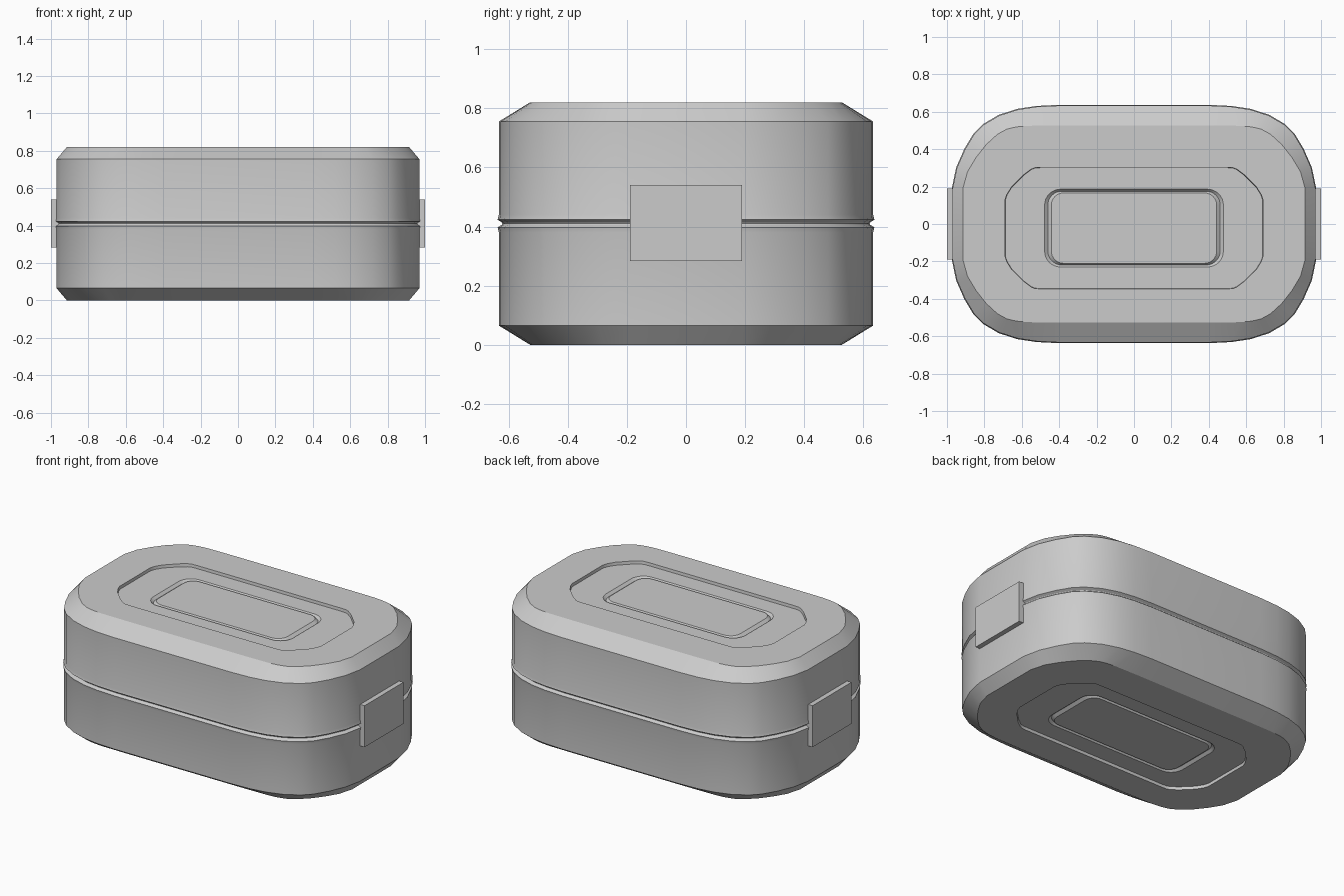
import bpy, bmesh, math

if "Cube" in bpy.data.objects:
    bpy.data.objects.remove(bpy.data.objects["Cube"])

H = 0.82          # total height
MID = H / 2       # seam height

# Quarter outlines, from the end round to the long side
WALL = [(.97, .19), (.947, .30), (.903, .40), (.855, .48), (.805, .53),
        (.72, .58), (.62, .612), (.52, .627), (.40, .633)]
RIM = [(.915, .19), (.89, .28), (.845, .355), (.79, .425), (.73, .48),
       (.68, .507), (.63, .519), (.57, .525), (.40, .527)]
PANEL = [(.69, .15), (.68, .18), (.655, .22), (.62, .255), (.59, .285),
         (.57, .30), (.55, .315), (.53, .323), (.50, .325)]


def rounded(hx, hy, r):
    """Quarter of a rounded rectangle with the same point count as the outlines."""
    return [(hx - r + r * math.cos(a), hy - r + r * math.sin(a))
            for a in (math.pi / 2 * i / 8 for i in range(9))]


def grow(quarter, d):
    hx, hy = quarter[0][0], quarter[-1][1]
    return [(x * (hx + d) / hx, y * (hy + d) / hy) for x, y in quarter]


def loop(quarter, z, cy=0.0):
    """Mirror a quarter outline into a full closed ring."""
    back = quarter[::-1]
    pts = (quarter + [(-x, y) for x, y in back]
           + [(-x, -y) for x, y in quarter] + [(x, -y) for x, y in back])
    return [(x, y + cy, z) for x, y in pts]


def shell(name, flip):
    """Loft rings from the seam up to the centre of the panel; flip gives the lower half."""
    cy = -0.022
    rings = [
        loop(grow(WALL, -.012), MID),                  # seam groove
        loop(grow(WALL, -.010), MID + .004),
        loop(grow(WALL, .004), MID + .013),            # lip
        loop(WALL, MID + .03),
        loop(WALL, .755),                              # side wall
        loop(RIM, H),                                  # chamfer
        loop(PANEL, H, cy),                            # flat top
        loop(grow(PANEL, -.002), H - .018, cy),        # recess wall
        loop(rounded(.478, .208, .085), H - .018, cy), # inner groove
        loop(rounded(.461, .197, .075), H - .032, cy),
        loop(rounded(.442, .188, .065), H - .018, cy),
    ]
    bm = bmesh.new()
    vs = [[bm.verts.new((x, y, H - z if flip else z)) for x, y, z in r] for r in rings]
    n = len(vs[0])
    for a, b in zip(vs, vs[1:]):
        for i in range(n):
            j = (i + 1) % n
            quad = (a[i], a[j], b[j], b[i])
            bm.faces.new(quad[::-1] if flip else quad)
    bm.faces.new(vs[-1][::-1] if flip else vs[-1])
    return finish(name, bm)


def finish(name, bm):
    me = bpy.data.meshes.new(name)
    bm.to_mesh(me)
    bm.free()
    ob = bpy.data.objects.new(name, me)
    bpy.context.collection.objects.link(ob)
    return ob


def box(name, lo, hi):
    bm = bmesh.new()
    bmesh.ops.create_cube(bm, size=1)
    for v in bm.verts:
        v.co = [(l + h) / 2 + c * (h - l) for c, l, h in zip(v.co, lo, hi)]
    return finish(name, bm)


# Case halves
for ob in (shell("lid", False), shell("base", True)):
    bpy.ops.object.select_all(action='DESELECT')
    ob.select_set(True)
    bpy.context.view_layer.objects.active = ob
    bpy.ops.object.shade_smooth_by_angle(angle=math.radians(25))

# End clasps
box("clasp_right", (.95, -.19, .283), (1, .19, .54))
box("clasp_left", (-1, -.19, .283), (-.95, .19, .54))
